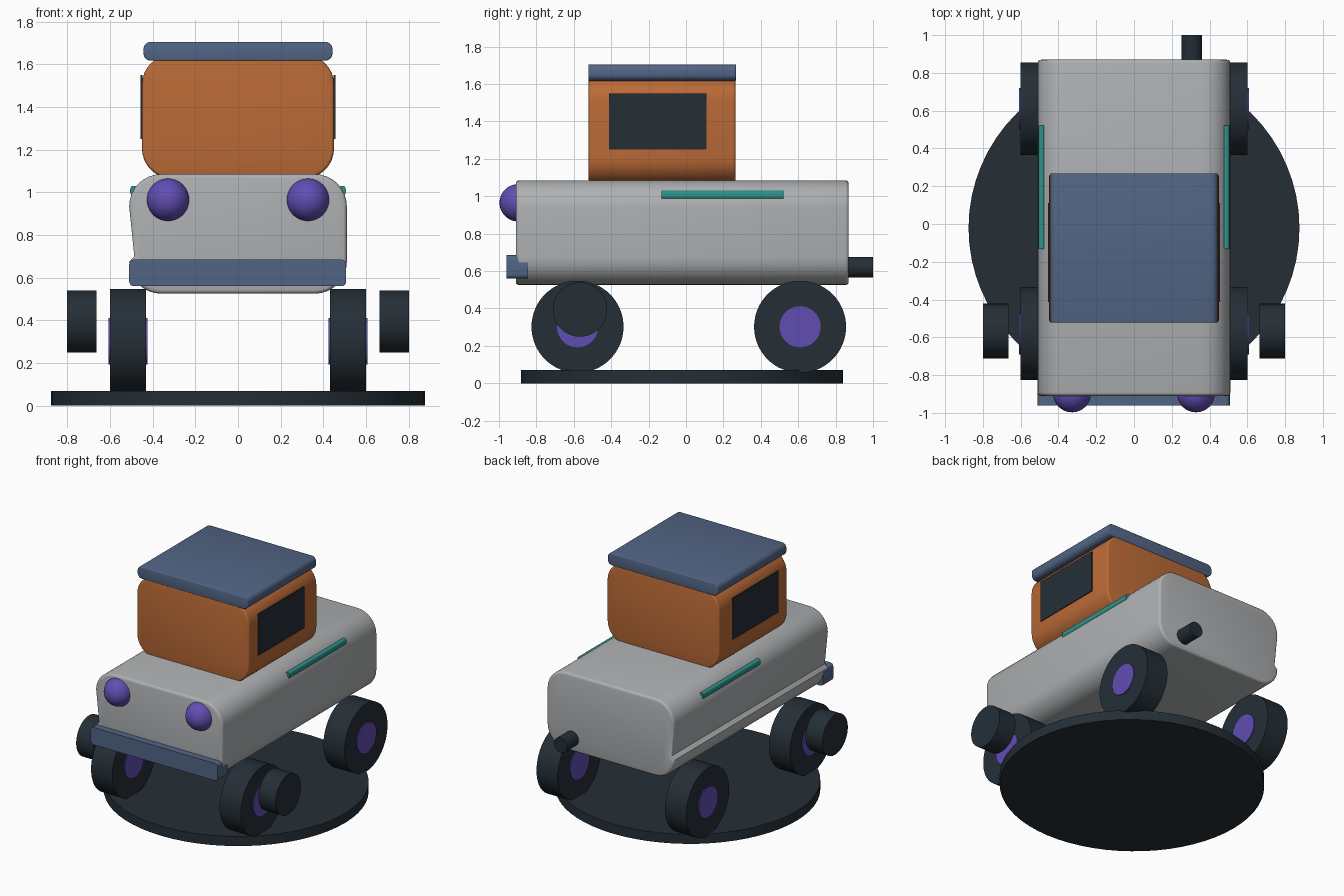
import bpy, bmesh, math
from mathutils import Matrix

if "Cube" in bpy.data.objects:
    bpy.data.objects.remove(bpy.data.objects["Cube"])


def material(name, rgb):
    m = bpy.data.materials.new(name)
    m.diffuse_color = (*rgb, 1)
    m.use_nodes = True
    m.node_tree.nodes["Principled BSDF"].inputs["Base Color"].default_value = m.diffuse_color
    return m


GREY = material("light grey", (0.42, 0.435, 0.445))
ORANGE = material("burnt orange", (0.50, 0.145, 0.038))
BLUE = material("slate blue", (0.085, 0.13, 0.235))
DARK = material("dark rubber", (0.018, 0.028, 0.037))
TEAL = material("teal", (0.026, 0.29, 0.25))
PURPLE = material("purple", (0.12, 0.075, 0.45))


def finish(bm, name, mat, angle=35):
    bmesh.ops.recalc_face_normals(bm, faces=bm.faces)
    me = bpy.data.meshes.new(name)
    bm.to_mesh(me)
    bm.free()
    me.materials.append(mat)
    ob = bpy.data.objects.new(name, me)
    bpy.context.collection.objects.link(ob)
    bpy.ops.object.select_all(action='DESELECT')
    ob.select_set(True)
    bpy.context.view_layer.objects.active = ob
    bpy.ops.object.shade_smooth_by_angle(angle=math.radians(angle))
    return ob


def rounded_rect(x0, x1, z0, z1, r, n=8):
    """Counter-clockwise xz outline, starting at the right end of the bottom edge."""
    corners = [(x1 - r, z0 + r, -90), (x1 - r, z1 - r, 0),
               (x0 + r, z1 - r, 90), (x0 + r, z0 + r, 180)]
    pts = []
    for cx, cz, start in corners:
        for i in range(n + 1):
            a = math.radians(start + 90 * i / n)
            pts.append((cx + r * math.cos(a), cz + r * math.sin(a)))
    return pts


def extrude(name, pts, y0, y1, mat, edge=0.0):
    """Extrude an xz outline along y, with softened rims."""
    bm = bmesh.new()
    a = bm.faces.new([bm.verts.new((x, y0, z)) for x, z in pts])
    geo = bmesh.ops.extrude_face_region(bm, geom=[a], use_keep_orig=True)["geom"]
    moved = [g for g in geo if isinstance(g, bmesh.types.BMVert)]
    bmesh.ops.translate(bm, verts=moved, vec=(0, y1 - y0, 0))
    bmesh.ops.recalc_face_normals(bm, faces=bm.faces)
    if edge:
        rims = [e for e in bm.edges
                if abs(e.verts[0].co.y - e.verts[1].co.y) < 1e-6]
        bmesh.ops.bevel(bm, geom=rims, offset=edge, segments=3,
                        profile=0.5, affect='EDGES')
    return finish(bm, name, mat)


def cylinder(name, centre, r, depth, axis, mat, ry=None):
    bm = bmesh.new()
    bmesh.ops.create_cone(bm, cap_ends=True, segments=64,
                          radius1=r, radius2=r, depth=depth)
    if ry:
        bmesh.ops.scale(bm, verts=bm.verts, vec=(1, ry / r, 1))
    if axis != 'Z':
        turn = Matrix.Rotation(math.pi / 2, 3, 'Y' if axis == 'X' else 'X')
        bmesh.ops.rotate(bm, verts=bm.verts, matrix=turn)
    bmesh.ops.translate(bm, verts=bm.verts, vec=centre)
    return finish(bm, name, mat)


def box(name, x, y, z, mat):
    bm = bmesh.new()
    bmesh.ops.create_cube(bm, size=1)
    for v in bm.verts:
        for i, (lo, hi) in enumerate((x, y, z)):
            v.co[i] = lo if v.co[i] < 0 else hi
    return finish(bm, name, mat)


# Display base
cylinder("base_disc", (0, -0.021, 0.035), 0.876, 0.07, 'Z', DARK, ry=0.861)

# Body with a creased lower flank on one side
outline = rounded_rect(-0.51, 0.51, 0.525, 1.085, 0.15)
outline.insert(27, (-0.486, 0.70))
extrude("body", outline, -0.91, 0.87, GREY, 0.018)

# Cab and roof
extrude("cab", rounded_rect(-0.45, 0.45, 1.065, 1.645, 0.14), -0.52, 0.265, ORANGE, 0.014)
extrude("roof", rounded_rect(-0.443, 0.443, 1.617, 1.705, 0.035), -0.522, 0.268, BLUE, 0.006)

# Front bumper and rear exhaust
extrude("bumper", rounded_rect(-0.51, 0.507, 0.56, 0.685, 0.022, 4), -0.96, -0.845, BLUE)
cylinder("exhaust_pipe", (0.306, 0.92, 0.62), 0.054, 0.16, 'Y', DARK)

for s, side in ((-1, "left"), (1, "right")):
    # Side windows and trim strips
    box("window_" + side, sorted((s * 0.447, s * 0.456)), (-0.412, 0.11), (1.25, 1.55), DARK)
    strip = sorted((s * 0.472, s * 0.505))
    extrude("trim_strip_" + side, rounded_rect(*strip, 0.985, 1.03, 0.014, 4), -0.132, 0.522, TEAL)

    # Headlights
    bm = bmesh.new()
    bmesh.ops.create_uvsphere(bm, u_segments=32, v_segments=20, radius=0.1)
    bmesh.ops.translate(bm, verts=bm.verts, vec=(s * 0.328, -0.897, 0.965))
    finish(bm, "headlight_" + side, PURPLE)

    # Wheels with hubs running through them
    for y, place in ((-0.58, "front"), (0.61, "rear")):
        cylinder(f"wheel_{place}_{side}", (s * 0.516, y, 0.302), 0.246, 0.17, 'X', DARK)
        cylinder(f"hub_{place}_{side}", (s * 0.516, y, 0.302), 0.11, 0.184, 'X', PURPLE)

    # Separate outer rollers beside the front wheels
    cylinder("outer_roller_" + side, (s * 0.732, -0.567, 0.394), 0.145, 0.137, 'X', DARK)
